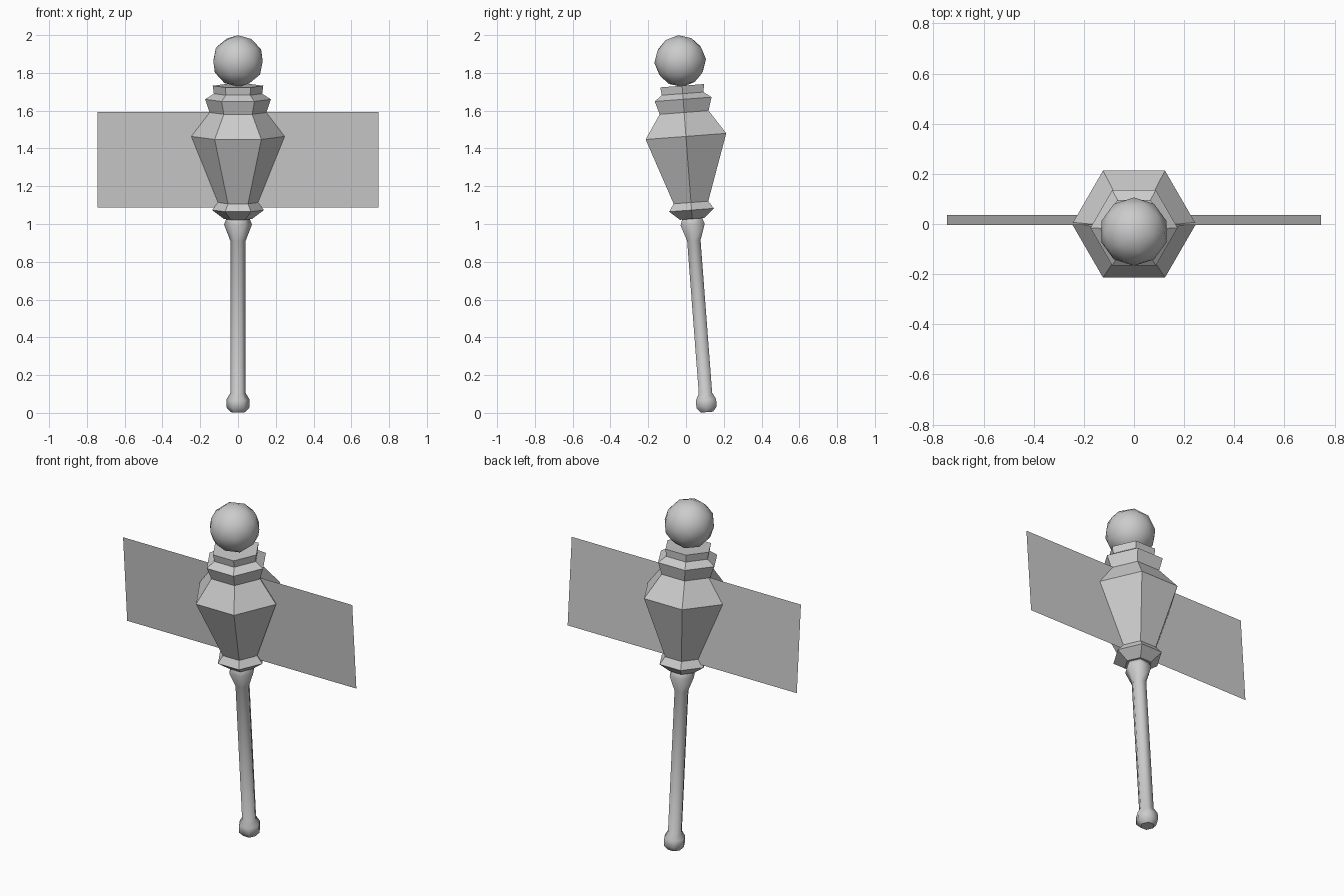
import bpy, bmesh, math
from mathutils import Matrix

if "Cube" in bpy.data.objects:
    bpy.data.objects.remove(bpy.data.objects["Cube"])

# The whole object leans slightly towards the front
LEAN = Matrix.Translation((0, 0.111, 0)) @ Matrix.Rotation(math.radians(4.35), 4, 'X')

grey = bpy.data.materials.new("plain_grey")
grey.diffuse_color = (0.6, 0.6, 0.6, 1)
grey.use_nodes = True
grey.node_tree.nodes["Principled BSDF"].inputs["Base Color"].default_value = grey.diffuse_color


def finish(name, bm):
    bmesh.ops.transform(bm, matrix=LEAN, verts=bm.verts)
    mesh = bpy.data.meshes.new(name)
    bm.to_mesh(mesh)
    bm.free()
    mesh.materials.append(grey)
    obj = bpy.data.objects.new(name, mesh)
    bpy.context.collection.objects.link(obj)
    return obj


def hex_turned(name, profile, smooth):
    """Six-sided solid from (radius, height) pairs, bottom to top."""
    bm = bmesh.new()
    rings = []
    for r, z in profile:
        rings.append([bm.verts.new((r * math.cos(i * math.pi / 3),
                                    r * math.sin(i * math.pi / 3), z))
                      for i in range(6)])
    for low, high in zip(rings, rings[1:]):
        for i in range(6):
            j = (i + 1) % 6
            f = bm.faces.new((low[i], low[j], high[j], high[i]))
            f.smooth = smooth
    bm.faces.new(rings[0][::-1])
    bm.faces.new(rings[-1])
    return finish(name, bm)


# Slim handle with end knob and flared top
hex_turned("handle", [
    (0.038, 0.004), (0.062, 0.03), (0.062, 0.07), (0.041, 0.105),
    (0.041, 0.915), (0.074, 1.0), (0.062, 1.03)], True)

# Faceted head with lower ring and upper collar
hex_turned("head", [
    (0.075, 1.03), (0.137, 1.077), (0.106, 1.117), (0.247, 1.468),
    (0.150, 1.595), (0.174, 1.665), (0.128, 1.695), (0.134, 1.737)], False)

# Ball on top
bm = bmesh.new()
bmesh.ops.create_icosphere(bm, subdivisions=2, radius=0.137,
                           matrix=Matrix.Translation((0, 0, 1.868)))
for f in bm.faces:
    f.smooth = True
finish("top_ball", bm)

# Thin flat panel through the head
bm = bmesh.new()
bm.faces.new([bm.verts.new((x, 0.007, z)) for x, z in
              ((-0.745, 1.091), (0.745, 1.091), (0.745, 1.598), (-0.745, 1.598))])
finish("panel", bm)
